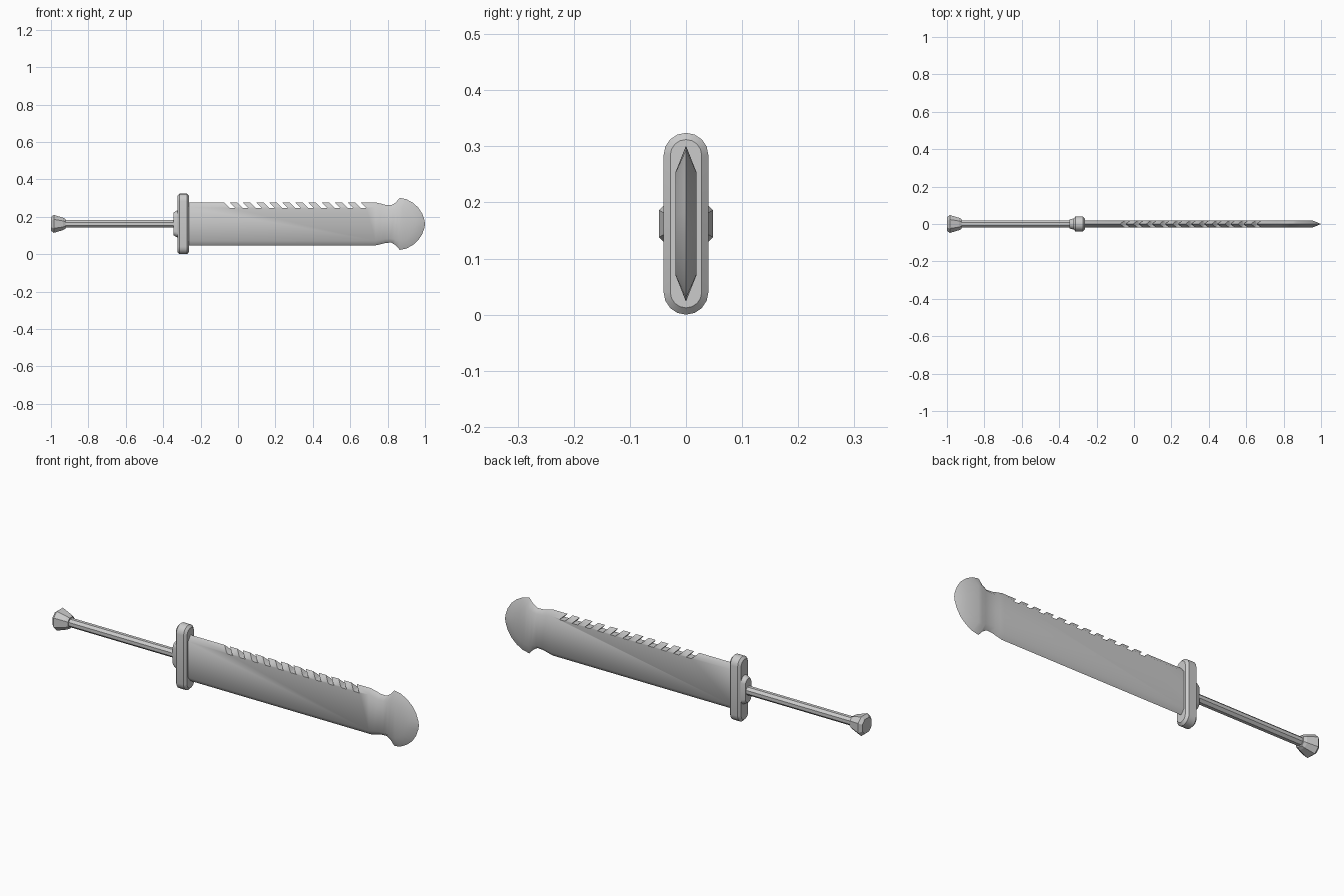
import bpy, bmesh
from math import sin, cos, pi, radians

if "Cube" in bpy.data.objects:
    bpy.data.objects.remove(bpy.data.objects["Cube"])

CZ = 0.162  # height of the long axis


def finish(name, bm, smooth=None):
    bmesh.ops.recalc_face_normals(bm, faces=bm.faces)
    me = bpy.data.meshes.new(name)
    bm.to_mesh(me)
    bm.free()
    ob = bpy.data.objects.new(name, me)
    bpy.context.collection.objects.link(ob)
    bpy.ops.object.select_all(action='DESELECT')
    bpy.context.view_layer.objects.active = ob
    ob.select_set(True)
    if smooth:
        bpy.ops.object.shade_smooth_by_angle(angle=radians(smooth))
    return ob


def loft(name, rings, smooth=None):
    """rings: list of (x, [(y, z), ...]) joined along x and capped"""
    bm = bmesh.new()
    vs = [[bm.verts.new((x, y, CZ + z)) for y, z in pts] for x, pts in rings]
    n = len(vs[0])
    for a, b in zip(vs, vs[1:]):
        for i in range(n):
            j = (i + 1) % n
            bm.faces.new((a[i], a[j], b[j], b[i]))
    bm.faces.new(vs[0])
    bm.faces.new(vs[-1])
    return finish(name, bm, smooth)


def octagon(r, flat=0.41):
    f = r * flat
    return [(r, -f), (r, f), (f, r), (-f, r), (-r, f), (-r, -f), (-f, -r), (f, -r)]


def stadium(hy, hz, n=8):
    pts = []
    for k, start in ((1, 0), (-1, pi)):
        for i in range(n + 1):
            a = start + pi * i / n
            pts.append((hy * cos(a), k * (hz - hy) + hy * sin(a)))
    return pts


# Pommel
loft("pommel", [(-1.0, octagon(0.036, 0.48)), (-0.985, octagon(0.048, 0.5)),
                (-0.935, octagon(0.033, 0.48)), (-0.922, octagon(0.026, 0.45))])

# Grip rod
loft("grip", [(-0.95, octagon(0.02)), (-0.33, octagon(0.02))])

# Collar behind the guard
loft("collar", [(-0.345, stadium(0.023, 0.06)), (-0.335, stadium(0.027, 0.067)),
                (-0.315, stadium(0.031, 0.076))], 30)

# Guard
loft("guard", [(-0.324, stadium(0.028, 0.150)), (-0.313, stadium(0.04, 0.162)),
               (-0.273, stadium(0.04, 0.162)), (-0.262, stadium(0.028, 0.150))], 30)

# Blade: (edge x, edge half height, flat x, flat half height)
T = 0.019
stations = [(-0.28, 0.115, -0.28, 0.091), (0.735, 0.115, 0.735, 0.091),
            (0.765, 0.108, 0.76, 0.086), (0.79, 0.1015, 0.785, 0.081),
            (0.82, 0.1, 0.815, 0.079), (0.843, 0.114, 0.84, 0.083),
            (0.865, 0.139, 0.86, 0.091), (0.9, 0.132, 0.88, 0.09),
            (0.935, 0.113, 0.905, 0.078), (0.964, 0.087, 0.928, 0.059),
            (0.985, 0.055, 0.944, 0.037), (0.997, 0.02, 0.954, 0.014)]
bm = bmesh.new()
rings = []
for x, h, xi, hi in stations:
    rings.append([bm.verts.new(c) for c in (
        (x, 0, CZ + h), (xi, T, CZ + hi), (xi, T, CZ - hi),
        (x, 0, CZ - h), (xi, -T, CZ - hi), (xi, -T, CZ + hi))])
for a, b in zip(rings, rings[1:]):
    for i in range(6):
        j = (i + 1) % 6
        bm.faces.new((a[i], a[j], b[j], b[i]))
bm.faces.new(rings[0])
e = rings[-1]
tip = bm.verts.new((1.0, 0, CZ))
bm.faces.new((e[0], e[1], tip))
bm.faces.new((e[1], e[2], tip))
bm.faces.new((e[2], e[3], tip))
bm.faces.new((e[3], e[4], tip))
bm.faces.new((e[4], e[5], tip))
bm.faces.new((e[5], e[0], tip))
blade = finish("blade", bm)

# Slanted notches cut into the spine
bm = bmesh.new()
for k in range(11):
    x0 = -0.08 + 0.07 * k
    prof = [(x0 + 0.036, 0.247), (x0 + 0.066, 0.247),
            (x0 + 0.011, 0.302), (x0 - 0.019, 0.302)]
    f, b = ([bm.verts.new((x, y, z)) for x, z in prof] for y in (-0.05, 0.05))
    bm.faces.new(f)
    bm.faces.new(b)
    for i in range(4):
        j = (i + 1) % 4
        bm.faces.new((f[i], f[j], b[j], b[i]))
cutter = finish("notch_cutter", bm)
cutter.hide_render = True

bpy.ops.object.select_all(action='DESELECT')
bpy.context.view_layer.objects.active = blade
blade.select_set(True)
mod = blade.modifiers.new("notches", 'BOOLEAN')
mod.operation = 'DIFFERENCE'
mod.solver = 'EXACT'
mod.object = cutter
bpy.ops.object.modifier_apply(modifier=mod.name)
bpy.data.objects.remove(cutter)
bpy.ops.object.shade_smooth_by_angle(angle=radians(50))
